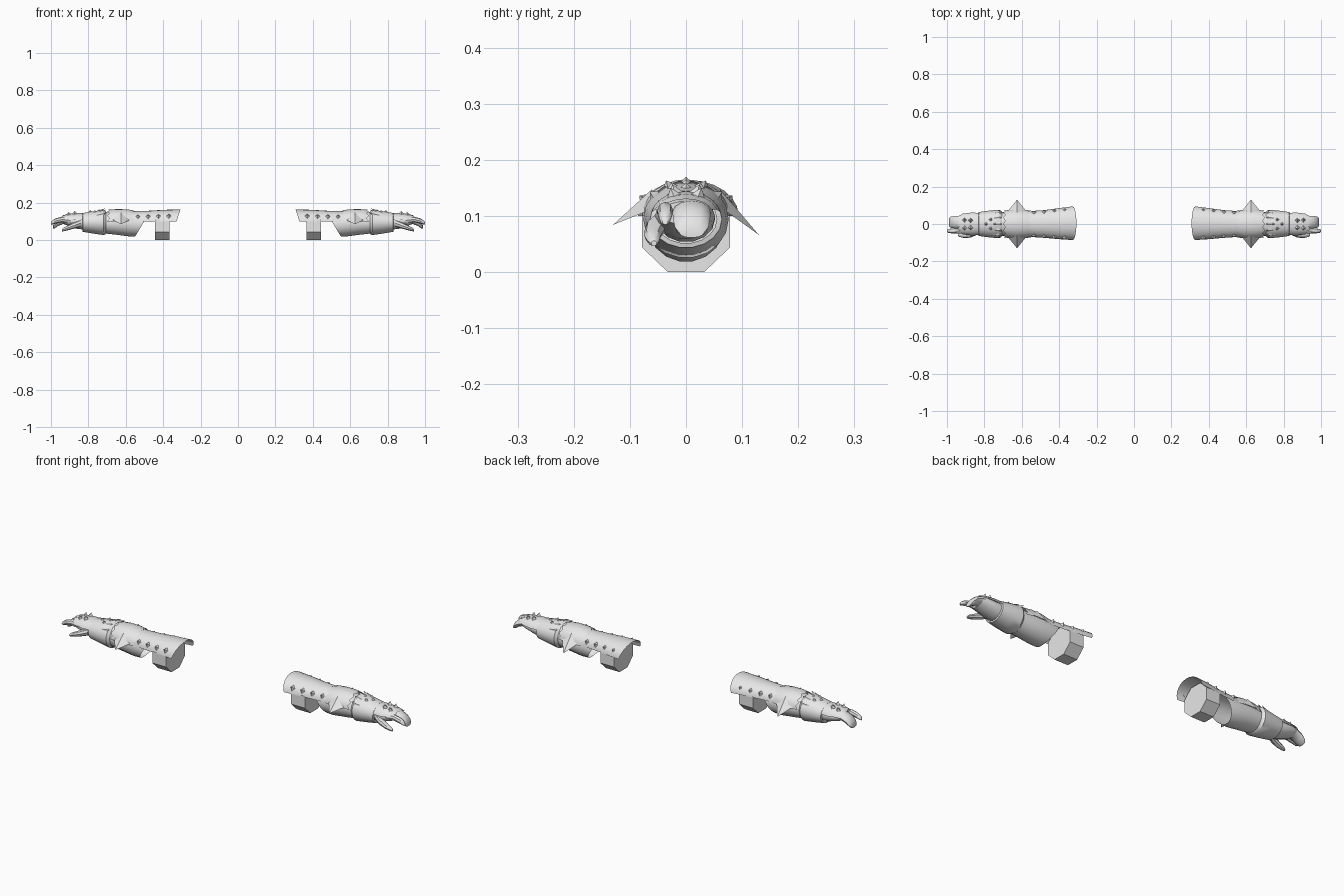
import bpy, bmesh, math
from mathutils import Vector

if "Cube" in bpy.data.objects:
    bpy.data.objects.remove(bpy.data.objects["Cube"])

steel = bpy.data.materials.new("light_steel")
steel.diffuse_color = (0.8, 0.8, 0.8, 1)
steel.use_nodes = True
steel.node_tree.nodes["Principled BSDF"].inputs["Base Color"].default_value = steel.diffuse_color


def finish(name, bm, smooth=40):
    """Turn a bmesh into a named part, mirrored onto the other arm."""
    bmesh.ops.recalc_face_normals(bm, faces=bm.faces)
    me = bpy.data.meshes.new(name)
    bm.to_mesh(me)
    bm.free()
    ob = bpy.data.objects.new(name, me)
    bpy.context.collection.objects.link(ob)
    me.materials.append(steel)
    ob.modifiers.new("Mirror", "MIRROR").use_mirror_merge = False
    if smooth:
        bpy.ops.object.select_all(action="DESELECT")
        ob.select_set(True)
        bpy.context.view_layer.objects.active = ob
        bpy.ops.object.shade_smooth_by_angle(angle=math.radians(smooth))
    return ob


def loft(name, sections, n=16, arc=None, caps=False, shift=None, smooth=40, turn=0):
    """Skin ellipses (x, cy, cz, ry, rz) along x; arc in degrees leaves the shell open.
    shift(ring, column, angle) moves points along x for shaped rims."""
    bm = bmesh.new()
    a0, a1 = arc or (turn, turn + 360)
    cols = n + 1 if arc else n
    rings = []
    for r, (x, cy, cz, ry, rz) in enumerate(sections):
        ring = []
        for c in range(cols):
            a = math.radians(a0 + (a1 - a0) * c / n)
            dx = shift(r, c, a) if shift else 0
            ring.append(bm.verts.new((x + dx, cy + ry * math.cos(a), cz + rz * math.sin(a))))
        rings.append(ring)
    for p, q in zip(rings, rings[1:]):
        for c in range(n):
            d = (c + 1) % cols
            bm.faces.new((p[c], p[d], q[d], q[c]))
    if caps:
        bm.faces.new(rings[0])
        bm.faces.new(rings[-1])
    return finish(name, bm, smooth)


def studs(name, spots, size=0.015, height=0.012):
    """Diamond pyramids; each spot is (x, y, z, angle of outward direction)."""
    bm = bmesh.new()
    for x, y, z, deg in spots:
        a = math.radians(deg)
        out = Vector((0, math.cos(a), math.sin(a)))
        side = Vector((0, -math.sin(a), math.cos(a))) * size
        along = Vector((size, 0, 0))
        c = Vector((x, y, z)) - out * 0.003
        base = [bm.verts.new(c + d) for d in (along, side, -along, -side)]
        tip = bm.verts.new(c + out * (height + 0.003))
        for i in range(4):
            bm.faces.new((base[i], base[(i + 1) % 4], tip))
    finish(name, bm, 0)


def spike(name, base, tip):
    bm = bmesh.new()
    b = [bm.verts.new(p) for p in base]
    t = bm.verts.new(tip)
    bm.faces.new(b)
    for i in range(len(b)):
        bm.faces.new((b[i], b[(i + 1) % len(b)], t))
    finish(name, bm, 0)


# Solid octagonal strap under the arm plate
loft("arm_strap", [(0.365, 0, 0.075, 0.085, 0.0812), (0.445, 0, 0.075, 0.085, 0.0812)],
     n=8, caps=True, smooth=20, turn=22.5)

# Half-round upper arm plate with a raked open end
loft("arm_plate", [(0.328, 0.004, 0.10, 0.09, 0.064), (0.40, 0.002, 0.10, 0.083, 0.061),
                   (0.48, 0, 0.10, 0.074, 0.056), (0.57, 0, 0.10, 0.068, 0.054)],
     n=12, arc=(0, 180), shift=lambda r, c, a: -0.02 * math.sin(a) if r == 0 else 0)

# Rows of studs on both sides of the arm plate
rows = []
for deg in (28, 152):
    a = math.radians(deg)
    for i in range(4):
        x = 0.37 + 0.055 * i
        w = 0.087 - 0.085 * (x - 0.33)
        h = 0.064 - 0.045 * (x - 0.33)
        rows.append((x, w * math.cos(a), 0.10 + h * math.sin(a), 90 + (deg - 90) * 0.85))
studs("arm_plate_studs", rows)

# Forearm sleeve, cut back along its underside
loft("forearm_sleeve", [(0.51, 0, 0.085, 0.066, 0.066), (0.58, 0, 0.087, 0.070, 0.069),
                        (0.65, 0, 0.090, 0.067, 0.063), (0.72, 0, 0.092, 0.062, 0.057)],
     n=18, shift=lambda r, c, a: -0.04 * math.sin(a) if r == 0 else 0)

# Forearm plate with a jagged rim
def jag(r, c, a):
    return {0: 0.016, 3: -0.012}.get(r, 0) * (c % 2)

loft("forearm_plate", [(0.55, 0, 0.10, 0.071, 0.058), (0.60, 0, 0.10, 0.078, 0.064),
                       (0.65, 0, 0.10, 0.078, 0.065), (0.70, 0, 0.10, 0.070, 0.061)],
     n=12, arc=(0, 180), shift=jag)

# Flared side spikes of the forearm plate
for side, name, z in ((-1, "front_side_spike", 0.084), (1, "back_side_spike", 0.066)):
    spike(name, [(0.58, side * 0.073, 0.107), (0.672, side * 0.073, 0.107),
                 (0.625, side * 0.06, 0.148)], (0.625, side * 0.13, z))

# Wrist cuff, with crest spikes on its rim
loft("wrist_cuff", [(0.705, 0, 0.094, 0.064, 0.062), (0.718, 0, 0.094, 0.076, 0.069),
                    (0.77, 0, 0.094, 0.072, 0.061), (0.83, 0, 0.094, 0.064, 0.051),
                    (0.832, 0, 0.094, 0.055, 0.043)], n=18)
for i, deg in enumerate((40, 65, 90, 115, 140)):
    a = math.radians(deg)
    o = Vector((0, math.cos(a), math.sin(a)))
    t = Vector((0, -math.sin(a), math.cos(a))) * 0.013
    c = Vector((0.73, 0.075 * math.cos(a), 0.094 + 0.067 * math.sin(a)))
    spike("cuff_crest_%d" % (i + 1), [c + t - o * 0.004, c - t - o * 0.004,
          c + Vector((0.03, 0, -0.006))], c + o * 0.009 + Vector((-0.024, 0, 0)))
studs("cuff_studs", [(0.765, 0.024, 0.152, 75), (0.765, -0.024, 0.152, 105),
                     (0.743, 0, 0.157, 90), (0.79, 0, 0.151, 90)], 0.012, 0.008)

# Gloved hand
loft("hand", [(0.815, 0, 0.095, 0.052, 0.042), (0.86, -0.002, 0.098, 0.054, 0.039),
              (0.905, 0, 0.104, 0.050, 0.030), (0.93, 0, 0.105, 0.044, 0.021)], n=14, caps=True)

# Plate over the back of the hand, with studs
loft("hand_plate", [(0.82, 0, 0.10, 0.060, 0.044), (0.87, 0, 0.10, 0.062, 0.044),
                    (0.915, 0, 0.105, 0.056, 0.033), (0.935, 0, 0.108, 0.045, 0.022)],
     n=10, arc=(10, 170), shift=lambda r, c, a: 0.008 * (c % 2) if r == 3 else 0)
studs("hand_studs", [(0.873, 0.02, 0.141, 75), (0.873, -0.02, 0.141, 105),
                     (0.905, 0.022, 0.135, 70), (0.905, -0.022, 0.135, 110)], 0.015, 0.016)

# Curled finger group, index finger and thumb
loft("finger_group", [(0.90, 0.010, 0.108, 0.036, 0.022), (0.935, 0.010, 0.106, 0.034, 0.021),
                      (0.962, 0.010, 0.095, 0.033, 0.020), (0.98, 0.010, 0.080, 0.030, 0.018),
                      (0.988, 0.010, 0.070, 0.022, 0.009)], n=12, caps=True)
loft("index_finger", [(0.89, -0.037, 0.104, 0.015, 0.018), (0.94, -0.037, 0.110, 0.014, 0.015),
                      (0.975, -0.037, 0.102, 0.013, 0.014), (0.994, -0.037, 0.093, 0.010, 0.010),
                      (1.0, -0.037, 0.089, 0.005, 0.005)], n=8, caps=True)
loft("thumb", [(0.84, -0.042, 0.090, 0.016, 0.020), (0.875, -0.055, 0.078, 0.018, 0.017),
               (0.91, -0.060, 0.065, 0.015, 0.013), (0.935, -0.058, 0.055, 0.010, 0.009),
               (0.942, -0.057, 0.051, 0.005, 0.005)], n=8, caps=True)
